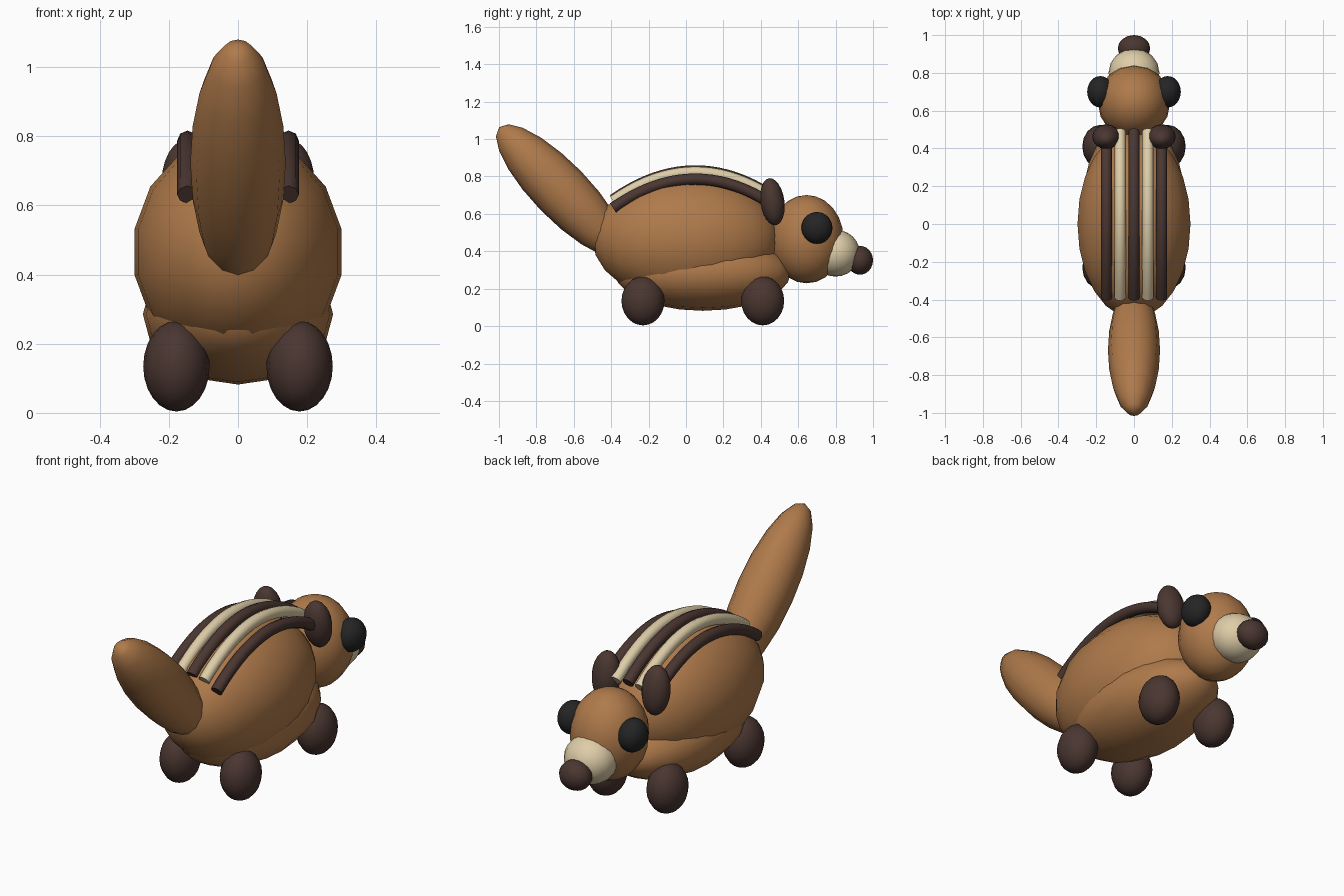
import bpy
import math
from mathutils import Matrix, Vector

default = bpy.data.objects.get("Cube")
if default:
    bpy.data.objects.remove(default, do_unlink=True)


def material(name, rgb):
    m = bpy.data.materials.new(name)
    m.use_nodes = True
    m.diffuse_color = (*rgb, 1)
    m.node_tree.nodes["Principled BSDF"].inputs["Base Color"].default_value = (*rgb, 1)
    return m


BROWN = material("warm_brown", (0.43, 0.195, 0.07))
DARK = material("dark_brown", (0.068, 0.037, 0.03))
CREAM = material("cream", (0.73, 0.61, 0.39))
BLACK = material("black", (0.018, 0.018, 0.019))


def ellipsoid(name, centre, radii, mat, segs=16, rings=10, pole="z", twist=0, tilt=0):
    """Smooth ellipsoid; radii are in x, y, z before tilting about x (degrees)."""
    bpy.ops.mesh.primitive_uv_sphere_add(segments=segs, ring_count=rings, radius=1)
    ob = bpy.context.object
    ob.name = name
    turn = Matrix.Rotation(math.radians(twist), 4, "Z")
    if pole == "y":
        turn = Matrix.Rotation(math.pi / 2, 4, "X") @ turn
    shape = Matrix.Diagonal((*radii, 1))
    ob.data.transform(Matrix.Rotation(math.radians(tilt), 4, "X") @ shape @ turn)
    ob.location = centre
    ob.data.materials.append(mat)
    bpy.ops.object.shade_smooth()
    return ob


def pair(name, centre, *args, **kw):
    x, y, z = centre
    for side, sx in (("left", 1), ("right", -1)):
        ellipsoid(f"{side}_{name}", (sx * x, y, z), *args, **kw)


# Body, belly and tail
ellipsoid("body", (0, 0, 0.465), (0.305, 0.5, 0.34), BROWN, rings=12, pole="y", twist=11.25)
ellipsoid("belly", (0, 0.09, 0.285), (0.275, 0.47, 0.203), BROWN, rings=12, pole="y")
ellipsoid("tail", (0, -0.668, 0.723), (0.138, 0.475, 0.15), BROWN,
          segs=12, pole="y", tilt=-45.8)

# Head, muzzle and nose
ellipsoid("head", (0, 0.645, 0.465), (0.192, 0.198, 0.236), BROWN, rings=12)
ellipsoid("muzzle", (0, 0.8, 0.39), (0.135, 0.13, 0.125), CREAM, rings=12)
ellipsoid("nose", (0, 0.93, 0.352), (0.086, 0.07, 0.077), DARK, rings=12)

# Paired features
pair("eye", (0.178, 0.7, 0.525), (0.07, 0.083, 0.085), BLACK, segs=24, rings=16)
pair("ear", (0.147, 0.462, 0.665), (0.074, 0.064, 0.127), DARK, rings=12, tilt=8)
for place, y in (("front", 0.41), ("back", -0.23)):
    pair(f"{place}_foot", (0.178, y, 0.135), (0.096, 0.115, 0.131), DARK, rings=12)


# Back stripes: arched tubes running along the spine
def stripe(name, x, peak, mat):
    curve = bpy.data.curves.new(name, "CURVE")
    curve.dimensions = "3D"
    curve.bevel_depth = 0.03
    curve.bevel_resolution = 2
    curve.use_fill_caps = True
    steps = 20
    path = curve.splines.new("POLY")
    path.points.add(steps)
    for i, p in enumerate(path.points):
        t = 2 * i / steps - 1
        p.co = (x, 0.05 + 0.44 * t, peak - 0.155 * t * t, 1)
    curve.materials.append(mat)
    ob = bpy.data.objects.new(name, curve)
    bpy.context.collection.objects.link(ob)
    # turn the tube into a mesh
    bpy.ops.object.select_all(action="DESELECT")
    ob.select_set(True)
    bpy.context.view_layer.objects.active = ob
    bpy.ops.object.convert(target="MESH")
    bpy.ops.object.shade_smooth_by_angle(angle=math.radians(50))


stripe("centre_stripe", 0, 0.83, DARK)
for side, sx in (("left", 1), ("right", -1)):
    stripe(f"{side}_light_stripe", sx * 0.073, 0.823, CREAM)
    stripe(f"{side}_outer_stripe", sx * 0.146, 0.786, DARK)
